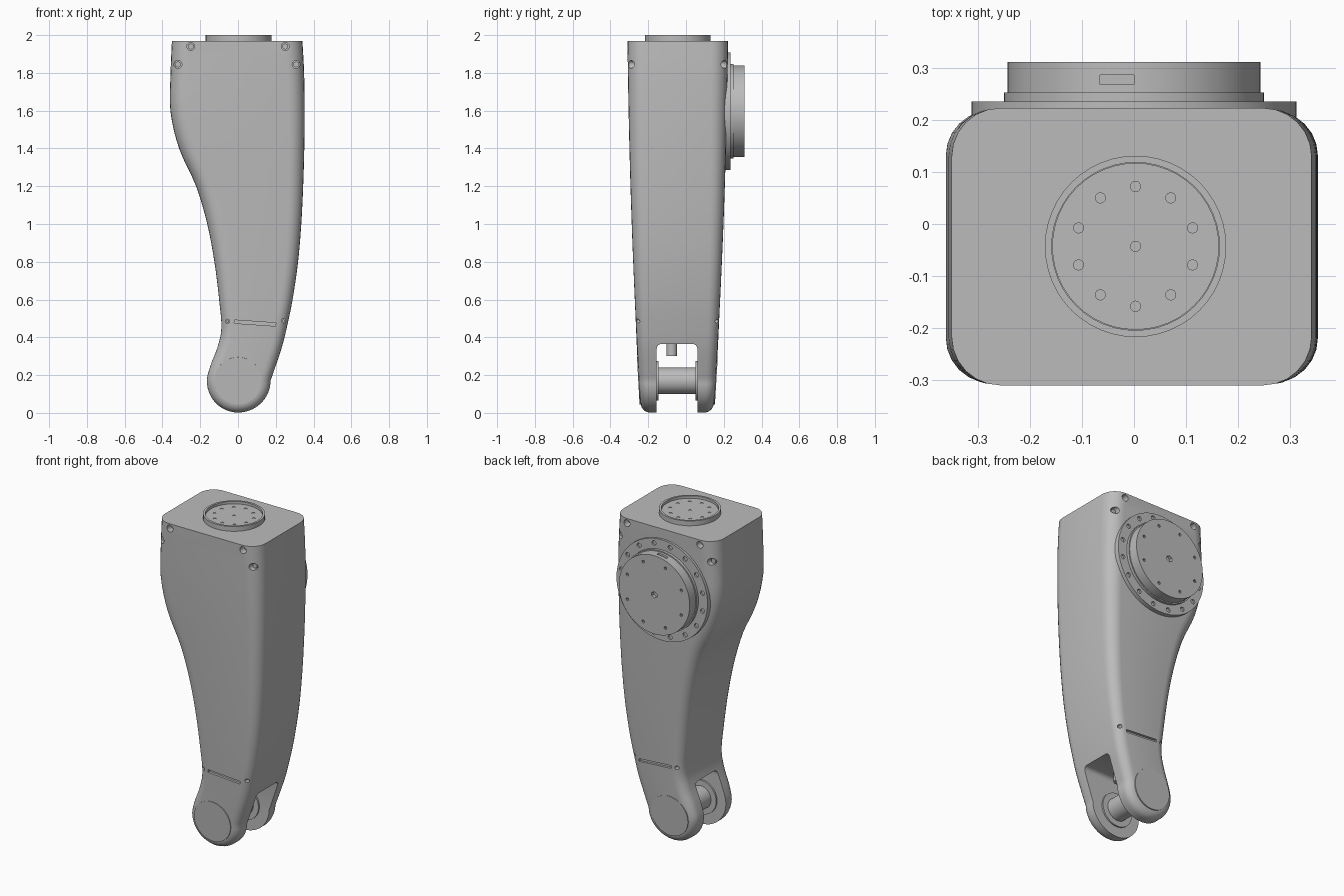
import bpy, bmesh, math
from mathutils import Vector, Matrix

if "Cube" in bpy.data.objects:
    bpy.data.objects.remove(bpy.data.objects["Cube"])

grey = bpy.data.materials.new("light_grey")
grey.use_nodes = True
tone = (0.5, 0.5, 0.5, 1)
grey.diffuse_color = tone
grey.node_tree.nodes["Principled BSDF"].inputs["Base Color"].default_value = tone


def front_y(z):
    return -0.24 - 0.06 * z + 0.0125 * z * z


def back_y(z):
    return 0.147 + 0.065 * z - 0.0135 * z * z


def add_cyl(bm, start, end, radius, sides=48):
    """Closed cylinder between two points."""
    a, b = Vector(start), Vector(end)
    turn = (b - a).to_track_quat('Z', 'Y').to_matrix().to_4x4()
    bmesh.ops.create_cone(bm, cap_ends=True, segments=sides, radius1=radius, radius2=radius,
                          depth=(b - a).length, matrix=Matrix.Translation((a + b) / 2) @ turn)


def add_box(bm, low, high, tilt=0, bevel=0):
    a, b = Vector(low), Vector(high)
    m = Matrix.Translation((a + b) / 2) @ Matrix.Rotation(tilt, 4, 'Y') @ Matrix.Diagonal((b - a).to_4d())
    verts = bmesh.ops.create_cube(bm, size=1, matrix=m)["verts"]
    if bevel:
        top = [e for e in bm.edges if all(v in verts and v.co.z > a.z + 0.1 for v in e.verts)
               and abs(e.verts[0].co.x - e.verts[1].co.x) > 0.1]
        bmesh.ops.bevel(bm, geom=top, offset=bevel, segments=4, affect='EDGES', profile=0.5)


def finish(name, bm, cutter=None):
    """Make an object, cut its holes, and smooth it with sharp edges kept."""
    def link(label, source):
        bmesh.ops.recalc_face_normals(source, faces=source.faces)
        mesh = bpy.data.meshes.new(label)
        source.to_mesh(mesh)
        source.free()
        mesh.materials.append(grey)
        made = bpy.data.objects.new(label, mesh)
        bpy.context.collection.objects.link(made)
        return made

    obj = link(name, bm)
    if cutter:
        tool = link(name + "_cutter", cutter)
        tool.hide_render = True
        mod = obj.modifiers.new("holes", 'BOOLEAN')
        mod.operation, mod.solver, mod.object = 'DIFFERENCE', 'EXACT', tool
        graph = bpy.context.evaluated_depsgraph_get()
        cut = bpy.data.meshes.new_from_object(obj.evaluated_get(graph))
        obj.modifiers.clear()
        obj.data = cut
        bpy.data.objects.remove(tool)
    bpy.ops.object.select_all(action='DESELECT')
    obj.select_set(True)
    bpy.context.view_layer.objects.active = obj
    bpy.ops.object.shade_smooth_by_angle(angle=math.radians(32))
    return obj


def around(count, radius, phase=0):
    for i in range(count):
        a = 2 * math.pi * (i + phase) / count
        yield radius * math.cos(a), radius * math.sin(a)


# Leg outline: height, one edge, other edge, smoothed through the points
keys = [Vector(k) for k in (
    (1.97, -.35, .341), (1.8, -.357, .35), (1.6, -.358, .353), (1.4, -.312, .351),
    (1.2, -.222, .345), (1, -.163, .335), (.8, -.125, .318), (.6, -.1, .289),
    (.45, -.088, .258), (.35, -.108, .233), (.25, -.146, .2), (.17, -.165, .172))]
rows = []
ext = [2 * keys[0] - keys[1]] + keys + [Vector((.1, -.15, .145))]
for p, q, r, s in zip(ext, ext[1:], ext[2:], ext[3:]):
    for k in range(4):
        t = k / 4
        rows.append(q + t * (r - p) / 2 + t * t * (p - 2.5 * q + 2 * r - s / 2)
                    + t ** 3 * (1.5 * q - p / 2 - 1.5 * r + s / 2))
for k in range(16):
    t = math.pi / 2 * k / 16
    rows.append(Vector((.17 - .168 * math.sin(t), -.165 * math.cos(t), .172 * math.cos(t))))

outline = [Vector((r.y, r.x)) for r in rows] + [Vector((0, .002))]
outline += [Vector((r.z, r.x)) for r in reversed(rows)]
count, half = len(outline), len(rows)
normals = []
for i in range(count):
    d = outline[min(i + 1, count - 1)] - outline[max(i - 1, 0)]
    normals.append(Vector((-d.y, d.x)).normalized())
normals[0], normals[-1] = Vector((1, 0)), Vector((-1, 0))

# Leg shell: rings of the outline with rounded front and back edges
body = bmesh.new()
rings = []
steps = 6
for side in (-1, 1):
    for k in range(steps + 1):
        a = math.pi / 2 * (k if side > 0 else steps - k) / steps
        ring = []
        for p, n in zip(outline, normals):
            rad = .05 + .022 * p.y
            q = p + n * rad * (1 - math.cos(a))
            inset = rad * (1 - math.sin(a))
            y = front_y(p.y) + inset if side < 0 else back_y(p.y) - inset
            ring.append(body.verts.new((q.x, y, q.y)))
        rings.append(ring)
for a, b in zip(rings, rings[1:]):
    for i in range(count - 1):
        body.faces.new((a[i], a[i + 1], b[i + 1], b[i]))
for ring in (rings[0], rings[-1]):
    for i in range(half):
        quad = [ring[i], ring[i + 1], ring[count - 2 - i], ring[count - 1 - i]]
        body.faces.new(list(dict.fromkeys(quad)))
body.faces.new([r[0] for r in rings] + [r[-1] for r in reversed(rings)])

# Fork slot, screw holes and grooves
cuts = bmesh.new()
add_box(cuts, (-.5, -.155, -.1), (.5, .06, .365), bevel=.025)
screws = bmesh.new()
for surface, out in ((front_y, -1), (back_y, 1)):
    for x, z, rad in ((-.25, 1.94, .021), (.25, 1.94, .021), (-.318, 1.845, .021),
                      (.308, 1.845, .021), (-.055, .485, .011), (.24, .487, .011)):
        y = surface(z)
        add_cyl(cuts, (x, y + out * .05, z), (x, y - out * .06, z), rad, 20)
        add_cyl(screws, (x, y - out * .035, z), (x, y - out * .07, z), rad * .8, 6)
    y = surface(.47)
    add_box(cuts, (-.02, y - .015, .467), (.2, y + .015, .484), tilt=math.radians(4))
finish("leg_shell", body, cuts)
finish("recessed_screws", screws)

# Round caps over the fork ends
for name, surface, out in (("front_pivot_cap", front_y, -1), ("back_pivot_cap", back_y, 1)):
    bm = bmesh.new()
    slope = (surface(.25) - surface(.09)) / .16
    base = Vector((0, surface(.17), .17))
    axis = Vector((0, 1, -slope)).normalized() * out
    add_cyl(bm, base - axis * .01, base + axis * .003, .125)
    finish(name, bm)

# Pivot pin with washers, and the stop peg above it
pin = bmesh.new()
add_cyl(pin, (0, -.17, .17), (0, .08, .17), .07)
finish("pivot_pin", pin)
washers = bmesh.new()
add_cyl(washers, (0, -.16, .17), (0, -.145, .17), .105)
add_cyl(washers, (0, .05, .17), (0, .065, .17), .105)
finish("pin_washers", washers)
peg = bmesh.new()
add_cyl(peg, (.05, -.075, .3), (.05, -.075, .39), .028, 24)
finish("stop_peg", peg)

# Top coupling: raised rim with recessed drilled floor
hub, holes = bmesh.new(), bmesh.new()
cx, cy = .003, -.043
add_cyl(hub, (cx, cy, 1.95), (cx, cy, 2), .174)
add_cyl(holes, (cx, cy, 1.982), (cx, cy, 2.05), .161)
finish("top_coupling", hub, holes)
floor, holes = bmesh.new(), bmesh.new()
add_cyl(floor, (cx, cy, 1.955), (cx, cy, 1.985), .16)
for x, y in list(around(10, .115, .5)) + [(0, 0)]:
    add_cyl(holes, (cx + x, cy + y, 1.972), (cx + x, cy + y, 2.02), .01, 10)
finish("top_coupling_floor", floor, holes)

# Rear mounting flange with its bolt circle
cz = 1.597
flange, bolts = bmesh.new(), bmesh.new()
add_cyl(flange, (0, .19, cz), (0, .235, cz), .312, 64)
for x, z in around(16, .283, .5):
    add_cyl(bolts, (x, .224, cz + z), (x, .27, cz + z), .014, 12)
finish("rear_flange", flange, bolts)

# Rear drive disc: stepped collar and drilled face
collar = bmesh.new()
add_cyl(collar, (0, .225, cz), (0, .252, cz), .25, 64)
finish("drive_collar", collar)
disc, holes = bmesh.new(), bmesh.new()
add_cyl(disc, (0, .24, cz), (0, .311, cz), .243, 64)
for x, z in around(8, .2, .5):
    add_cyl(holes, (x, .295, cz + z), (x, .34, cz + z), .009, 10)
add_cyl(holes, (0, .29, cz), (0, .34, cz), .02, 6)
add_box(holes, (-.065, .268, cz + .22), (0, .286, cz + .3))
finish("drive_disc", disc, holes)
